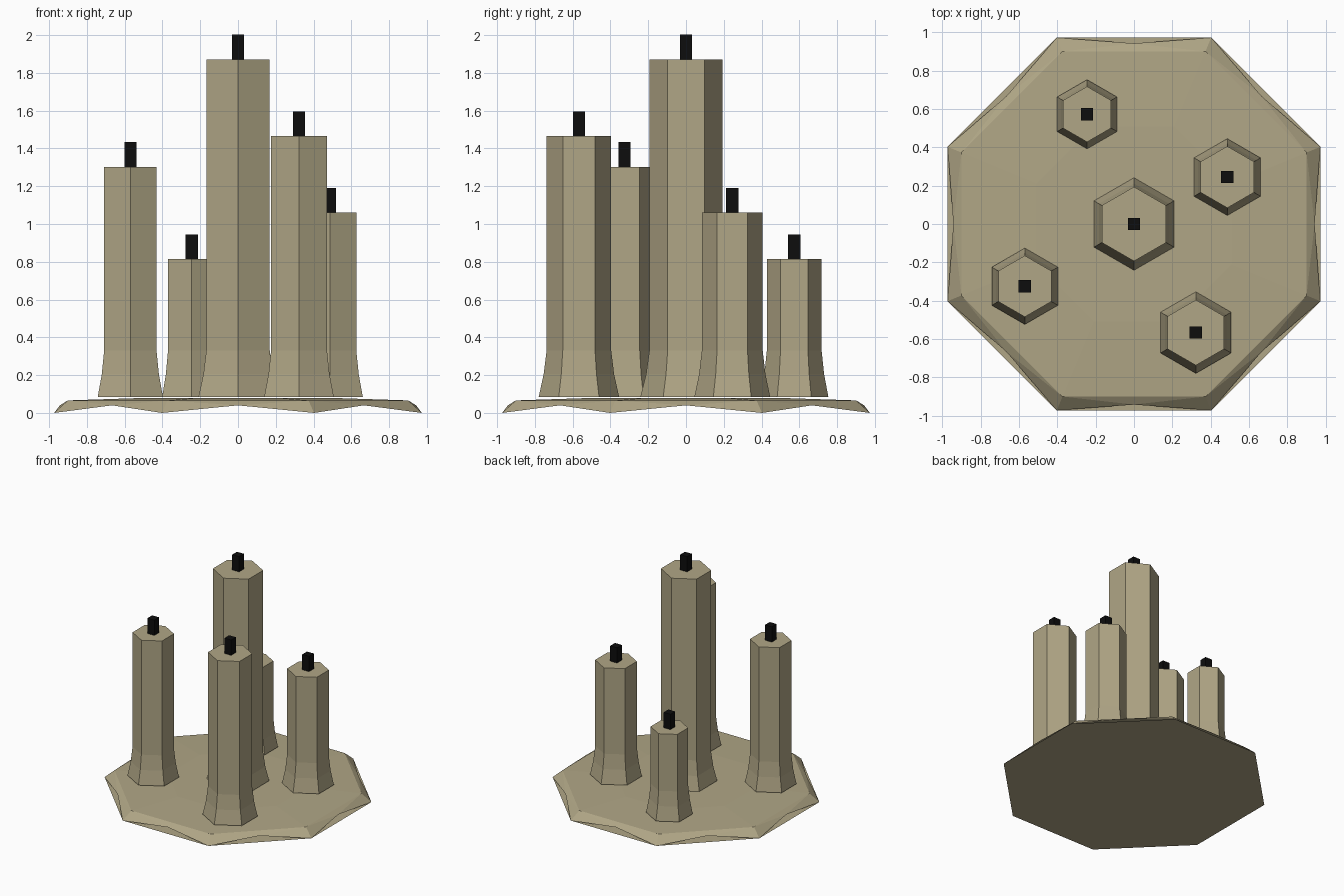
import bpy
import bmesh
from math import sin, cos, pi

cube = bpy.data.objects.get("Cube")
if cube:
    bpy.data.objects.remove(cube, do_unlink=True)


def make_material(name, rgb):
    mat = bpy.data.materials.new(name)
    mat.use_nodes = True
    color = (*rgb, 1.0)
    mat.diffuse_color = color
    bsdf = mat.node_tree.nodes["Principled BSDF"]
    bsdf.inputs["Base Color"].default_value = color
    bsdf.inputs["Roughness"].default_value = 0.8
    return mat


wax = make_material("tan_wax", (0.434, 0.381, 0.238))
black = make_material("black_wick", (0.004, 0.004, 0.004))


def make_object(name, bm, mat):
    mesh = bpy.data.meshes.new(name)
    bm.to_mesh(mesh)
    bm.free()
    mesh.materials.append(mat)
    obj = bpy.data.objects.new(name, mesh)
    bpy.context.collection.objects.link(obj)
    return obj


def ring(bm, radius, z, count, turn, x=0.0, y=0.0):
    return [bm.verts.new((x + radius * cos(turn + 2 * pi * i / count),
                          y + radius * sin(turn + 2 * pi * i / count), z))
            for i in range(count)]


# Octagonal tray: flat underside, arched sloping rim, gently domed top
def build_tray():
    bm = bmesh.new()
    corners = ring(bm, 1.053, 0.0, 8, pi / 8)
    mids = ring(bm, 0.943, 0.04, 8, pi / 4)
    inner = ring(bm, 0.975, 0.066, 8, pi / 8)
    dome = ring(bm, 0.55, 0.079, 8, pi / 8)
    for i in range(8):
        j = (i + 1) % 8
        bm.faces.new((corners[i], mids[i], inner[i]))
        bm.faces.new((mids[i], corners[j], inner[j]))
        bm.faces.new((mids[i], inner[j], inner[i]))
        bm.faces.new((inner[i], inner[j], dome[j], dome[i]))
    bm.faces.new(dome)
    bm.faces.new(corners[::-1])
    return make_object("tray", bm, wax)


# Hexagonal candle with a flared foot
def build_candle(name, x, y, radius, top):
    bm = bmesh.new()
    profile = [(1.245, 0.085), (1.09, 0.205), (1.0, 0.33), (1.0, top)]
    rings = [ring(bm, radius * s, z, 6, pi / 6, x, y) for s, z in profile]
    for low, high in zip(rings, rings[1:]):
        for i in range(6):
            j = (i + 1) % 6
            bm.faces.new((low[i], low[j], high[j], high[i]))
    bm.faces.new(rings[0][::-1])
    bm.faces.new(rings[-1])
    return make_object(name, bm, wax)


# Square wick standing on the candle top
def build_wick(name, x, y, top):
    bm = bmesh.new()
    bmesh.ops.create_cube(bm, size=1.0)
    bmesh.ops.scale(bm, vec=(0.064, 0.064, 0.14), verts=bm.verts)
    bmesh.ops.translate(bm, vec=(x, y, top + 0.06), verts=bm.verts)
    return make_object(name, bm, black)


build_tray()

# name, x, y, radius, top height
candles = [
    ("center", 0.0, 0.0, 0.194, 1.872),
    ("front_right", -0.57, -0.325, 0.160, 1.303),
    ("front_left", 0.323, -0.567, 0.171, 1.465),
    ("back_left", 0.487, 0.245, 0.161, 1.06),
    ("back_right", -0.245, 0.573, 0.145, 0.815),
]
for name, x, y, radius, top in candles:
    build_candle(name + "_candle", x, y, radius, top)
    build_wick(name + "_wick", x, y, top)
